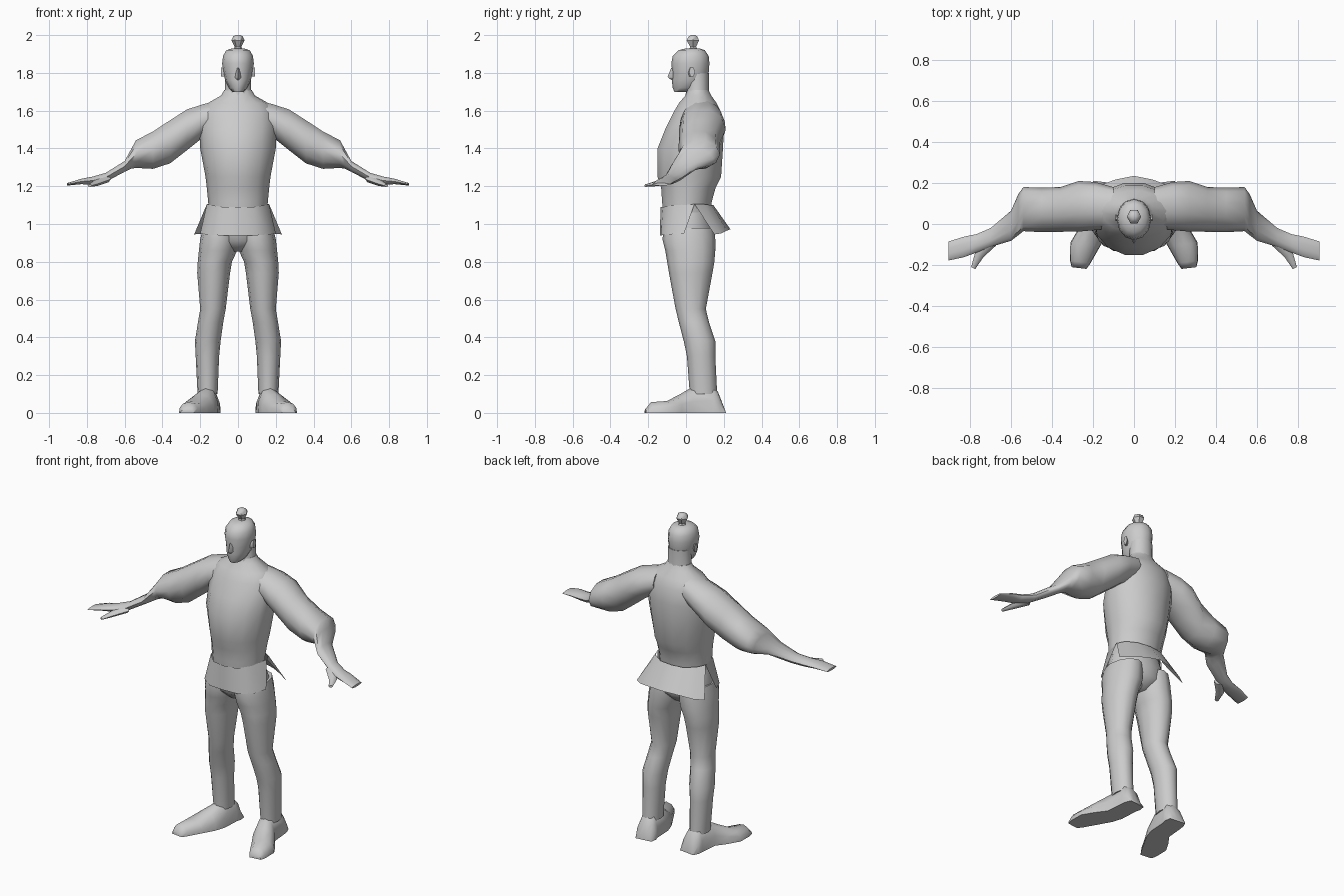
import bpy, bmesh
from math import sin, cos, pi, radians
from mathutils import Vector


def finish(name, bm, mirror=False, angle=55):
    bmesh.ops.remove_doubles(bm, verts=bm.verts, dist=1e-5)
    bmesh.ops.recalc_face_normals(bm, faces=bm.faces)
    me = bpy.data.meshes.new(name)
    bm.to_mesh(me)
    bm.free()
    ob = bpy.data.objects.new(name, me)
    bpy.context.collection.objects.link(ob)
    for o in bpy.context.selected_objects:
        o.select_set(False)
    bpy.context.view_layer.objects.active = ob
    ob.select_set(True)
    bpy.ops.object.shade_smooth_by_angle(angle=radians(angle))
    if mirror:
        ob.modifiers.new("mirror", 'MIRROR').use_mirror_merge = False
    return ob


def loft(name, rings, mirror=False, angle=55):
    bm = bmesh.new()
    rows = [[bm.verts.new(p) for p in r] for r in rings]
    n = len(rows[0])
    for a, b in zip(rows, rows[1:]):
        for i in range(n):
            j = (i + 1) % n
            bm.faces.new((a[i], a[j], b[j], b[i]))
    bm.faces.new(rows[0])
    bm.faces.new(rows[-1])
    return finish(name, bm, mirror, angle)


def ring(c, u, v, n=12):
    """Ellipse around c spanned by half-axes u and v."""
    c, u, v = Vector(c), Vector(u), Vector(v)
    return [c + u * cos(2 * pi * i / n) + v * sin(2 * pi * i / n) for i in range(n)]


def level(z, x0, x1, y0, y1, n=12):
    """Horizontal ellipse filling the given x and y extents."""
    return ring(((x0 + x1) / 2, (y0 + y1) / 2, z), ((x1 - x0) / 2, 0, 0), (0, (y1 - y0) / 2, 0), n)


def stack(name, rows, n=12, **kw):
    return loft(name, [level(z, -w, w, a, b, n) for z, w, a, b in rows], **kw)


# Torso: z, half width, front y, back y
stack("tunic", [
    (1.06, .155, -.125, .135), (1.12, .158, -.13, .14), (1.19, .165, -.135, .16),
    (1.25, .172, -.155, .19), (1.40, .2, -.155, .2), (1.50, .205, -.115, .205),
    (1.59, .2, -.07, .19), (1.64, .16, -.04, .165), (1.68, .09, -.005, .135),
    (1.71, .072, .005, .12)], 14)

# Neck and head
stack("neck", [(1.64, .085, -.01, .13), (1.70, .07, .0, .122), (1.80, .068, .0, .122)])
stack("head", [
    (1.700, .028, -.062, .02), (1.72, .048, -.07, .08), (1.76, .068, -.075, .11),
    (1.80, .077, -.072, .12), (1.85, .084, -.078, .124), (1.89, .079, -.07, .12),
    (1.92, .062, -.04, .1), (1.93, .03, .0, .07)])
loft("nose", [
    [(-.008, -.068, 1.825), (.008, -.068, 1.825), (0, -.079, 1.825)],
    [(-.018, -.065, 1.775), (.018, -.065, 1.775), (0, -.098, 1.778)],
    [(-.010, -.065, 1.762), (.010, -.065, 1.762), (0, -.080, 1.764)]])
loft("ear", [
    ring((.070, .022, 1.80), (0, .012, 0), (0, 0, .022), 6),
    ring((.090, .032, 1.805), (0, .016, 0), (0, 0, .028), 6)], mirror=True)

# Hair knot, six-sided
stack("hair_knot", [(1.915, .03, .01, .07), (1.938, .018, .02, .056), (1.972, .035, -.002, .074),
                    (1.992, .026, .01, .064), (2.0, .012, .025, .05)], 6, angle=40)

# Sleeve, forearm and hand: x, back y, front y, bottom z, top z
arm = [
    (.10, .18, -.02, 1.50, 1.66), (.19, .205, -.03, 1.45, 1.637), (.27, .21, -.037, 1.385, 1.612),
    (.36, .18, -.038, 1.315, 1.555), (.45, .178, -.04, 1.287, 1.495), (.54, .18, -.035, 1.293, 1.447),
    (.565, .145, -.055, 1.29, 1.40), (.60, .065, -.082, 1.275, 1.335), (.70, -.02, -.112, 1.222, 1.272),
    (.77, -.05, -.14, 1.208, 1.252), (.83, -.062, -.162, 1.21, 1.24), (.905, -.085, -.178, 1.203, 1.217)]
loft("sleeve_and_hand", [
    ring((x, (a + b) / 2, (lo + hi) / 2), (0, (a - b) / 2, 0), (0, 0, (hi - lo) / 2), 10)
    for x, a, b, lo, hi in arm], mirror=True)
loft("thumb", [
    ring((.70, -.09, 1.238), (.028, .014, 0), (0, 0, .02), 6),
    ring((.755, -.15, 1.215), (.02, .012, 0), (0, 0, .016), 6),
    ring((.785, -.215, 1.203), (.010, .005, 0), (0, 0, .007), 6)], mirror=True)

# Trousers: pelvis block and mirrored legs
stack("trouser_seat", [(1.08, .15, -.115, .125), (.98, .18, -.12, .15),
                       (.91, .17, -.11, .145), (.855, .06, -.05, .09)])
legs = [
    (.98, .0, .185, -.115, .15), (.92, .0, .2, -.125, .155), (.86, .004, .207, -.11, .155),
    (.80, .032, .213, -.1, .15), (.74, .042, .216, -.09, .14), (.55, .065, .2, -.055, .105),
    (.48, .078, .212, -.038, .122), (.38, .092, .228, -.012, .155), (.30, .1, .224, .005, .155),
    (.10, .108, .214, .02, .165)]
loft("trouser_leg", [level(z, a, b, f, k) for z, a, b, f, k in legs], mirror=True)

# Boot: lofted from heel to toe with a flat sole (centre x, y, half width, height)
boot = [(.148, .205, .05, .012), (.152, .17, .06, .11), (.158, .14, .058, .15), (.166, .03, .06, .135),
        (.198, -.03, .072, .1), (.238, -.10, .073, .063), (.262, -.185, .05, .057), (.268, -.215, .036, .02)]
loft("boot", [[(x + w * k, y + .12 * w * k, h * t) for k, t in
               ((-1, 0), (1, 0), (.95, .45), (.6, .85), (0, 1), (-.6, .85), (-.95, .45))]
              for x, y, w, h in boot], mirror=True, angle=50)


# Tunic skirt: front and back flaps with a slit on each side (right half, mirrored)
def flap(name, top, bottom):
    bm = bmesh.new()
    a, b = ([bm.verts.new(p) for p in row] for row in (top, bottom))
    for i in range(len(a) - 1):
        bm.faces.new((a[i], a[i + 1], b[i + 1], b[i]))
    ob = finish(name, bm, True)
    ob.modifiers["mirror"].use_mirror_merge = True


flap("skirt_front",
     [(0, -.135, 1.09), (.08, -.122, 1.09), (.14, -.065, 1.1), (.165, .045, 1.105)],
     [(0, -.138, .94), (.1, -.132, .94), (.17, -.085, .945), (.2, -.01, .95)])
flap("skirt_back",
     [(0, .145, 1.10), (.08, .135, 1.10), (.14, .095, 1.105), (.165, .045, 1.105)],
     [(0, .235, .972), (.09, .217, .965), (.18, .185, .95), (.232, .15, .945)])
